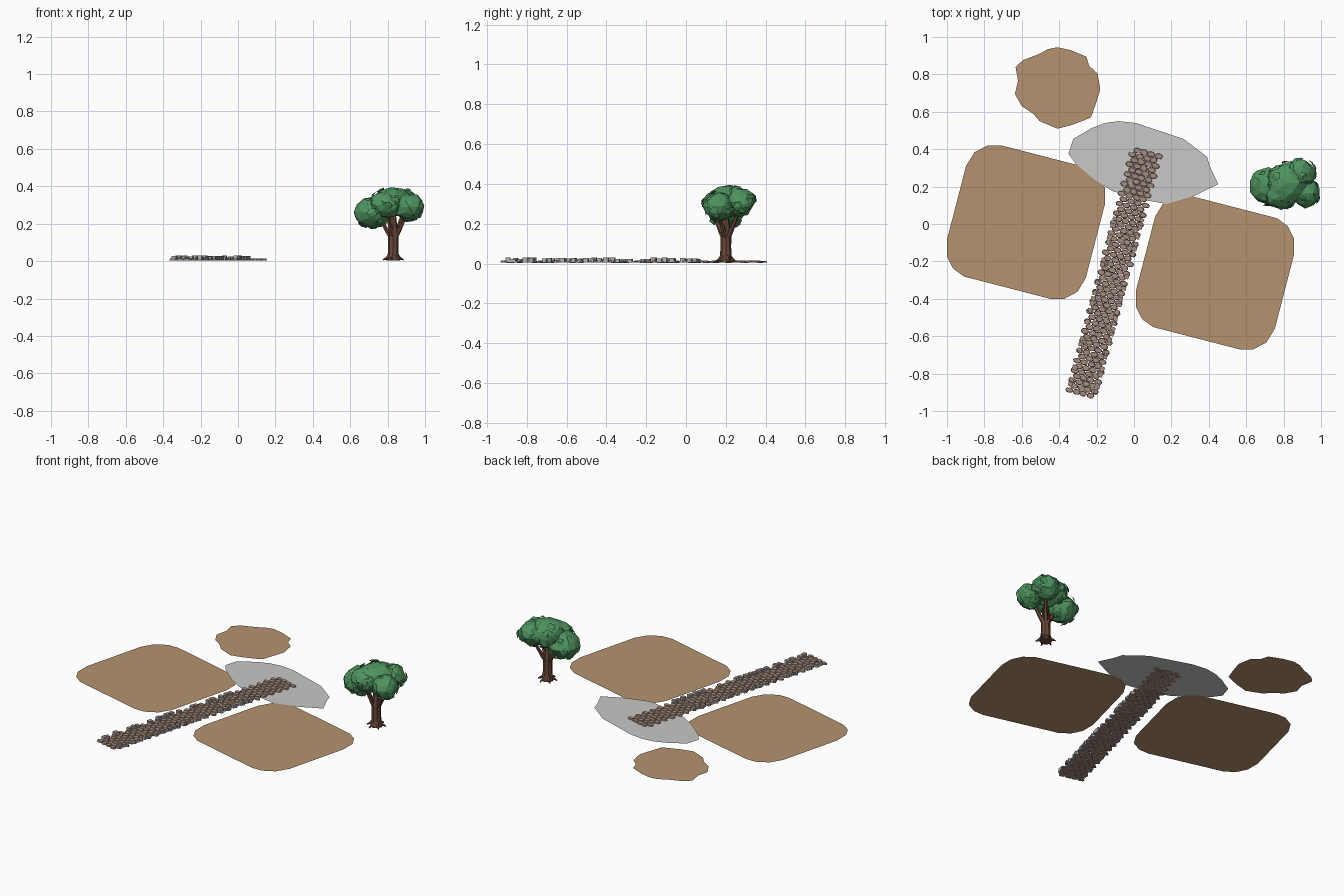
import bpy, bmesh, math, random
from mathutils import Vector, Matrix

random.seed(7)
if "Cube" in bpy.data.objects:
    bpy.data.objects.remove(bpy.data.objects["Cube"])


def material(name, rgb):
    m = bpy.data.materials.new(name)
    m.use_nodes = True
    m.diffuse_color = (*rgb, 1)
    m.node_tree.nodes["Principled BSDF"].inputs["Base Color"].default_value = (*rgb, 1)
    return m


SOIL = material("tan soil", (0.46, 0.29, 0.16))
WATER = material("pale grey", (0.58, 0.58, 0.57))
BRICK = material("dusty pink stone", (0.38, 0.265, 0.21))
STONE = material("grey stone", (0.42, 0.42, 0.42))
BARK = material("brown bark", (0.15, 0.065, 0.04))
LEAF = material("leaf green", (0.075, 0.29, 0.11))


def finish(name, bm, *mats):
    me = bpy.data.meshes.new(name)
    bm.to_mesh(me)
    bm.free()
    for m in mats:
        me.materials.append(m)
    ob = bpy.data.objects.new(name, me)
    bpy.context.collection.objects.link(ob)
    return ob


def patch(name, pts, z, mat, centre=(0, 0)):
    bm = bmesh.new()
    f = bm.faces.new([bm.verts.new((x + centre[0], y + centre[1], z)) for x, y in pts])
    f.normal_update()
    if f.normal.z < 0:
        f.normal_flip()
    finish(name, bm, mat)


# Ground patches: two fields share half of a chamfered square, turned round
half = [(-.32, .3), (-.275, .373), (-.203, .411), (-.134, .411),
        (.331, .291), (.39, .248), (.422, .184), (.422, .094)]
field = half + [(-x, -y) for x, y in half]
patch("left_side_field", field, 0, SOIL, (.433, -.26))
patch("right_side_field", field, 0, SOIL, (-.578, .01))
patch("round_field", [
    (-.41, .945), (-.34, .93), (-.255, .895), (-.24, .845), (-.195, .805), (-.18, .72),
    (-.205, .64), (-.23, .57), (-.265, .555), (-.33, .53), (-.41, .51), (-.505, .55),
    (-.54, .59), (-.6, .63), (-.637, .695), (-.62, .765), (-.633, .838), (-.595, .875),
    (-.505, .91), (-.46, .935)], 0, SOIL)
patch("pond", [
    (-.08, .55), (.01, .54), (.265, .455), (.39, .36), (.405, .31), (.45, .213),
    (.32, .15), (.175, .107), (.03, .133), (-.115, .176), (-.215, .24), (-.31, .32),
    (-.35, .375), (-.325, .455), (-.225, .513), (-.155, .54)], .006, WATER)

# Path: rows of eight-sided cobbles laid along a slanted line
start, end = Vector((-.28, -.905, 0)), Vector((.065, .38, 0))
along = (end - start).normalized()
across = Vector((along.y, -along.x, 0))
length = (end - start).length
turn = Matrix.Rotation(math.atan2(across.y, across.x), 4, 'Z')
rows, columns = 50, 4
bm = bmesh.new()
for r in range(rows):
    shift = .009 if r % 2 else -.009
    for c in range(columns):
        u = (c - (columns - 1) / 2) * .039 + shift + random.uniform(-.003, .003)
        p = start + along * (length * r / (rows - 1)) + across * u
        p.z = random.uniform(.008, .01)
        size = Matrix.Diagonal((random.uniform(.021, .023), random.uniform(.0145, .0165), .009, 1))
        bmesh.ops.create_cone(bm, cap_ends=True, segments=8, radius1=1, radius2=.85, depth=1,
                              matrix=Matrix.Translation(p) @ turn @ size)
finish("path_cobbles", bm, BRICK)

# Kerb: loose upright blocks on both edges, worn to the path colour on top
bm = bmesh.new()
for side in (-1, 1):
    for i in range(32):
        if random.random() < .25:
            continue
        p = start + along * (.03 + i * .0315 + random.uniform(-.005, .005)) + across * side * .071
        h = random.uniform(.016, .024)
        p.z = .006 + h / 2
        size = Matrix.Diagonal((random.uniform(.022, .028), random.uniform(.02, .028), h, 1))
        spin = Matrix.Rotation(random.uniform(-.2, .2), 4, 'Z')
        bmesh.ops.create_cube(bm, size=1, matrix=Matrix.Translation(p) @ turn @ spin @ size)
bm.normal_update()
for f in bm.faces:
    f.material_index = 1 if f.normal.z > .5 else 0
finish("kerb_blocks", bm, STONE, BRICK)


# Tree: tapered tubes for trunk, roots and branches
def tube(bm, path, sides=8):
    rings = []
    for i, (x, y, z, r) in enumerate(path):
        a = Vector(path[max(i - 1, 0)][:3])
        b = Vector(path[min(i + 1, len(path) - 1)][:3])
        q = (b - a).to_track_quat('Z', 'Y')
        rings.append([bm.verts.new(Vector((x, y, z)) + q @ Vector((
            r * math.cos(k * math.tau / sides), r * math.sin(k * math.tau / sides), 0)))
            for k in range(sides)])
    for lo, hi in zip(rings, rings[1:]):
        for k in range(sides):
            n = (k + 1) % sides
            bm.faces.new((lo[k], lo[n], hi[n], hi[k]))
    bm.faces.new(rings[0][::-1])
    bm.faces.new(rings[-1])


TX, TY = .83, .2
bm = bmesh.new()
tube(bm, [(TX, TY, .004, .036), (TX, TY, .03, .03), (TX, TY, .08, .027),
          (TX, TY, .14, .028), (TX, TY, .2, .02), (TX, TY, .27, .012)])
for k in range(6):
    a = k * math.tau / 6 + .3
    c, s = math.cos(a), math.sin(a)
    tube(bm, [(TX + .015 * c, TY + .015 * s, .04, .012), (TX + .034 * c, TY + .034 * s, .018, .009),
              (TX + .058 * c, TY + .058 * s, .007, .003)], 5)
for dx, dy in ((-.08, .0), (.07, -.03), (.05, .06), (-.03, -.06)):
    tube(bm, [(TX, TY, .11, .016), (TX + dx * .4, TY + dy * .4, .16, .013),
              (TX + dx, TY + dy, .25, .008)], 6)
finish("trunk", bm, BARK)

# Crown: overlapping faceted clumps, with loose leaf tufts on their surfaces
clumps = [((.72, .2, .26), (.105, .1, .085)), ((.82, .22, .315), (.115, .115, .08)),
          ((.89, .27, .31), (.085, .08, .075)), ((.915, .165, .29), (.08, .08, .075)),
          ((.79, .155, .3), (.09, .075, .075))]
bm = bmesh.new()
for pos, rad in clumps:
    made = bmesh.ops.create_icosphere(bm, subdivisions=2, radius=1)["verts"]
    for v in made:
        d = v.co.normalized()
        d *= random.uniform(.88, 1.06)
        v.co = Vector(pos) + Vector([d[i] * rad[i] for i in range(3)])
    for _ in range(22):
        n = Vector([random.gauss(0, 1) for _ in range(3)]).normalized()
        p = Vector(pos) + Vector([n[i] * rad[i] * .97 for i in range(3)])
        q = n.to_track_quat('Z', 'Y')
        w = random.uniform(.018, .03)
        a0 = random.uniform(0, math.tau)
        corners = [p + q @ Vector((w * math.cos(a0 + k * math.tau / 5), w * math.sin(a0 + k * math.tau / 5),
                                   random.uniform(-.006, .006))) for k in range(5)]
        tip = bm.verts.new(p + n * .008)
        ring = [bm.verts.new(c) for c in corners]
        for k in range(5):
            bm.faces.new((tip, ring[k], ring[(k + 1) % 5]))
finish("tree_crown", bm, LEAF)
